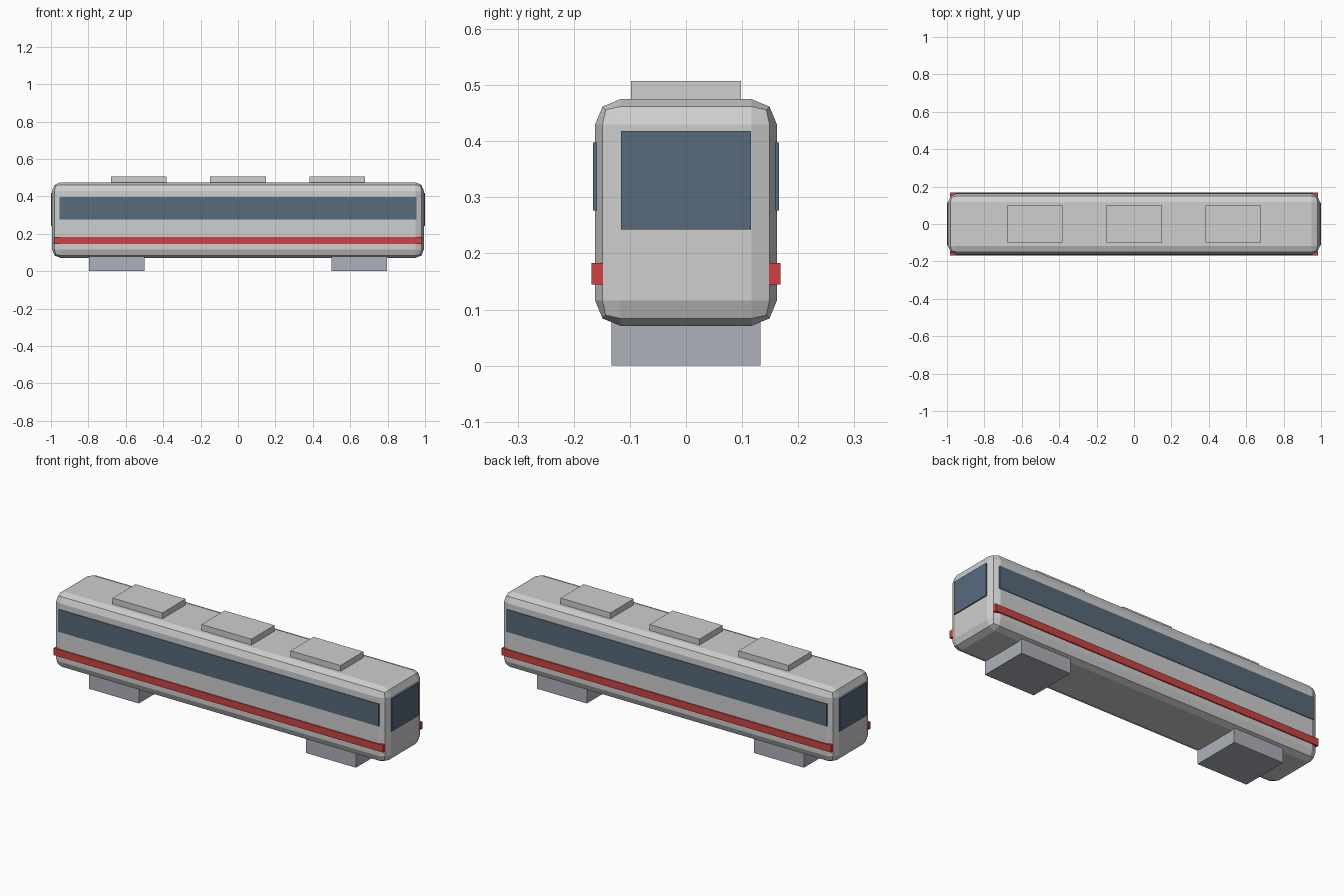
import bpy

if "Cube" in bpy.data.objects:
    bpy.data.objects.remove(bpy.data.objects["Cube"])


def material(name, rgb):
    m = bpy.data.materials.new(name)
    m.diffuse_color = (*rgb, 1)
    m.use_nodes = True
    m.node_tree.nodes["Principled BSDF"].inputs["Base Color"].default_value = m.diffuse_color
    return m


GREY = material("light_grey", (0.62, 0.62, 0.62))
GLASS = material("blue_glass", (0.095, 0.145, 0.20))
RED = material("red", (0.62, 0.055, 0.055))
STEEL = material("steel_grey", (0.42, 0.44, 0.49))


def box(name, low, high, mat):
    """Axis-aligned box between two corners."""
    centre = [(a + b) / 2 for a, b in zip(low, high)]
    bpy.ops.mesh.primitive_cube_add(size=1, location=centre)
    ob = bpy.context.object
    ob.name = name
    ob.scale = [b - a for a, b in zip(low, high)]
    bpy.ops.object.transform_apply(location=False, rotation=False, scale=True)
    ob.data.materials.append(mat)
    return ob


# Carriage body with chamfered edges
body = box("body", (-0.994, -0.162, 0.071), (0.994, 0.162, 0.475), GREY)
bevel = body.modifiers.new("rounded_edges", 'BEVEL')
bevel.width = 0.045
bevel.segments = 2

# Side window bands and stripes, left and right
for side, s in (("front", -1), ("back", 1)):
    y0, y1 = sorted((s * 0.157, s * 0.1655))
    box(f"{side}_window_band", (-0.955, y0, 0.277), (0.955, y1, 0.398), GLASS)
    y0, y1 = sorted((s * 0.148, s * 0.168))
    box(f"{side}_stripe", (-0.983, y0, 0.145), (0.983, y1, 0.183), RED)

# End windows and undercarriage blocks
for end, s in (("left", -1), ("right", 1)):
    x0, x1 = sorted((s * 0.991, s * 1.0))
    box(f"{end}_end_window", (x0, -0.116, 0.243), (x1, 0.116, 0.418), GLASS)
    x = s * 0.648
    box(f"{end}_bogie", (x - 0.149, -0.133, 0), (x + 0.149, 0.133, 0.09), STEEL)

# Roof units
for i in (-1, 0, 1):
    x = i * 0.531
    box(f"roof_unit_{i + 2}", (x - 0.149, -0.098, 0.46), (x + 0.149, 0.098, 0.507), GREY)
